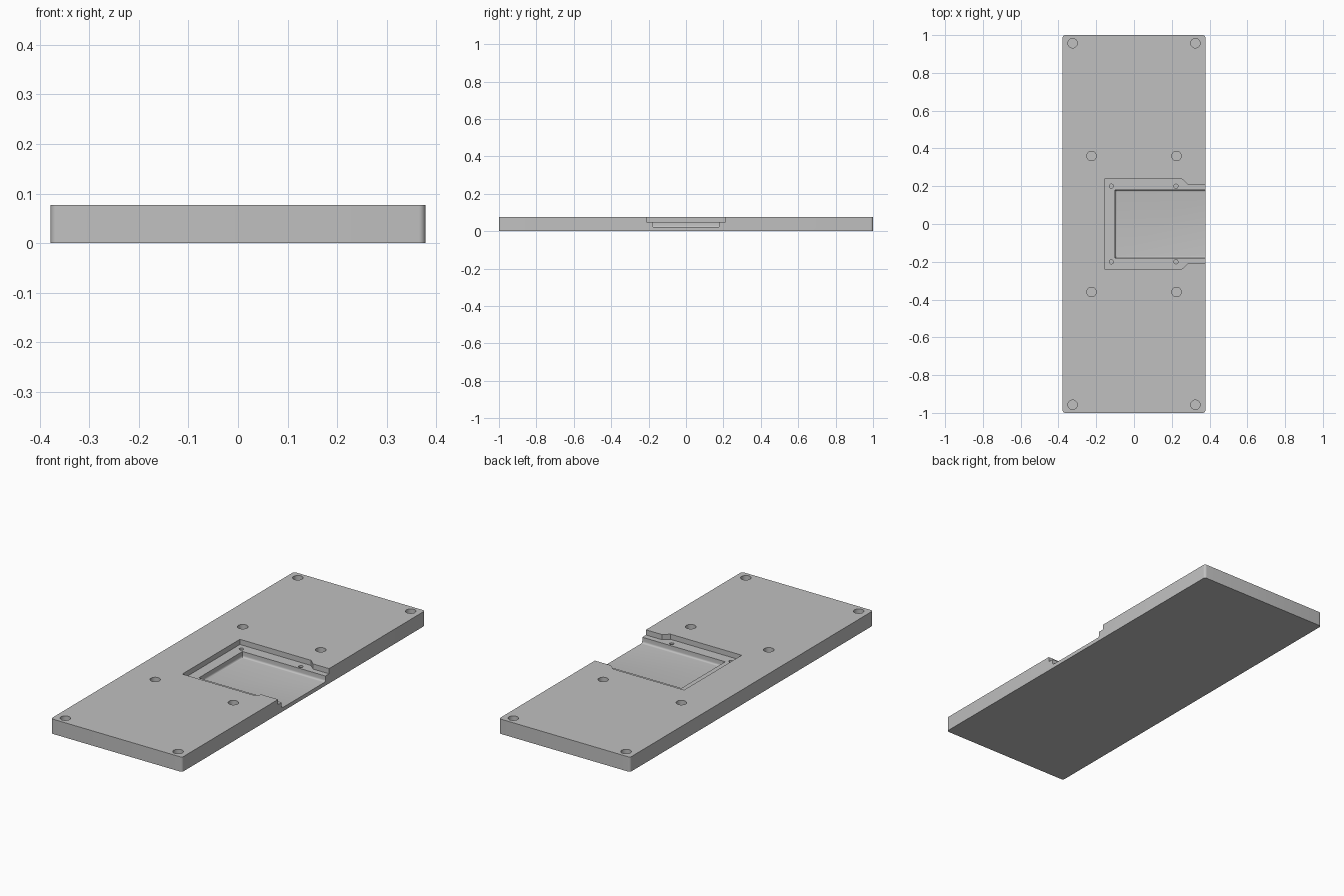
import bpy, bmesh, math

cube = bpy.data.objects.get("Cube")
if cube:
    bpy.data.objects.remove(cube, do_unlink=True)

HX, HY, TOP = 0.378, 1.0, 0.077      # plate half sizes and thickness
LEDGE, FLOOR = 0.05, 0.02            # heights of the two pocket levels

grey = bpy.data.materials.new("plain grey")
grey.use_nodes = True
colour = (0.53, 0.53, 0.53, 1)
grey.diffuse_color = colour
grey.node_tree.nodes["Principled BSDF"].inputs["Base Color"].default_value = colour


def add_object(name, bm):
    bmesh.ops.recalc_face_normals(bm, faces=bm.faces)
    mesh = bpy.data.meshes.new(name)
    bm.to_mesh(mesh)
    bm.free()
    mesh.materials.append(grey)
    obj = bpy.data.objects.new(name, mesh)
    bpy.context.collection.objects.link(obj)
    return obj


def prism(outline, z0, z1):
    """Extrude a plan outline from z0 to z1."""
    bm = bmesh.new()
    face = bm.faces.new([bm.verts.new((x, y, z0)) for x, y in outline])
    grown = bmesh.ops.extrude_face_region(bm, geom=[face])
    for v in grown["geom"]:
        if isinstance(v, bmesh.types.BMVert):
            v.co.z = z1
    return bm


def rectangle(x0, x1, y):
    return [(x0, -y), (x1, -y), (x1, y), (x0, y)]


def circle(cx, cy, r, n=32):
    return [(cx + r * math.cos(2 * math.pi * i / n),
             cy + r * math.sin(2 * math.pi * i / n)) for i in range(n)]


# Plate with rounded upright corners
bm = prism(rectangle(-HX, HX, HY), 0, TOP)
upright = [e for e in bm.edges if abs(e.verts[0].co.z - e.verts[1].co.z) > 0.01]
bmesh.ops.bevel(bm, geom=upright, offset=0.013, segments=6, profile=0.5, affect='EDGES')
plate = add_object("mounting_plate", bm)

cutters = []

# Shallow recess, narrowing towards the open side
half = [(-0.155, 0.237), (0.255, 0.237), (0.285, 0.21), (0.5, 0.21)]
outline = half + [(x, -y) for x, y in reversed(half)]
cutters.append(add_object("recess_cutter", prism(outline, LEDGE, 0.2)))

# Deep pocket with a rounded floor edge
bm = prism(rectangle(-0.10, 0.5, 0.18), FLOOR, 0.1)
low = [e for e in bm.edges if all(v.co.z < FLOOR + 0.001 for v in e.verts)]
bmesh.ops.bevel(bm, geom=low, offset=0.01, segments=5, profile=0.5, affect='EDGES')
cutters.append(add_object("pocket_cutter", bm))

# Blind holes: four at the corners, four round the recess, four on its ledge
holes = [(x, y, 0.025, 0.047) for x, y in ((0.325, 0.957), (-0.325, 0.957),
                                          (0.225, 0.36), (-0.225, 0.36))]
holes += [(x, 0.2, 0.011, 0.03) for x in (-0.12, 0.222)]
for x, y, r, bottom in holes:
    for side in (-1, 1):
        cutters.append(add_object("hole_cutter", prism(circle(x, side * y, r), bottom, 0.1)))

# Cut everything, then bake the result and drop the cutters
for c in cutters:
    mod = plate.modifiers.new(c.name, 'BOOLEAN')
    mod.operation = 'DIFFERENCE'
    mod.solver = 'EXACT'
    mod.object = c
bpy.context.view_layer.update()
baked = bpy.data.meshes.new_from_object(
    plate.evaluated_get(bpy.context.evaluated_depsgraph_get()))
plate.modifiers.clear()
plate.data = baked
for c in cutters:
    bpy.data.objects.remove(c, do_unlink=True)

# Smooth the round walls, keep the machined edges crisp
bpy.ops.object.select_all(action='DESELECT')
plate.select_set(True)
bpy.context.view_layer.objects.active = plate
bpy.ops.object.shade_smooth_by_angle(angle=math.radians(30))
